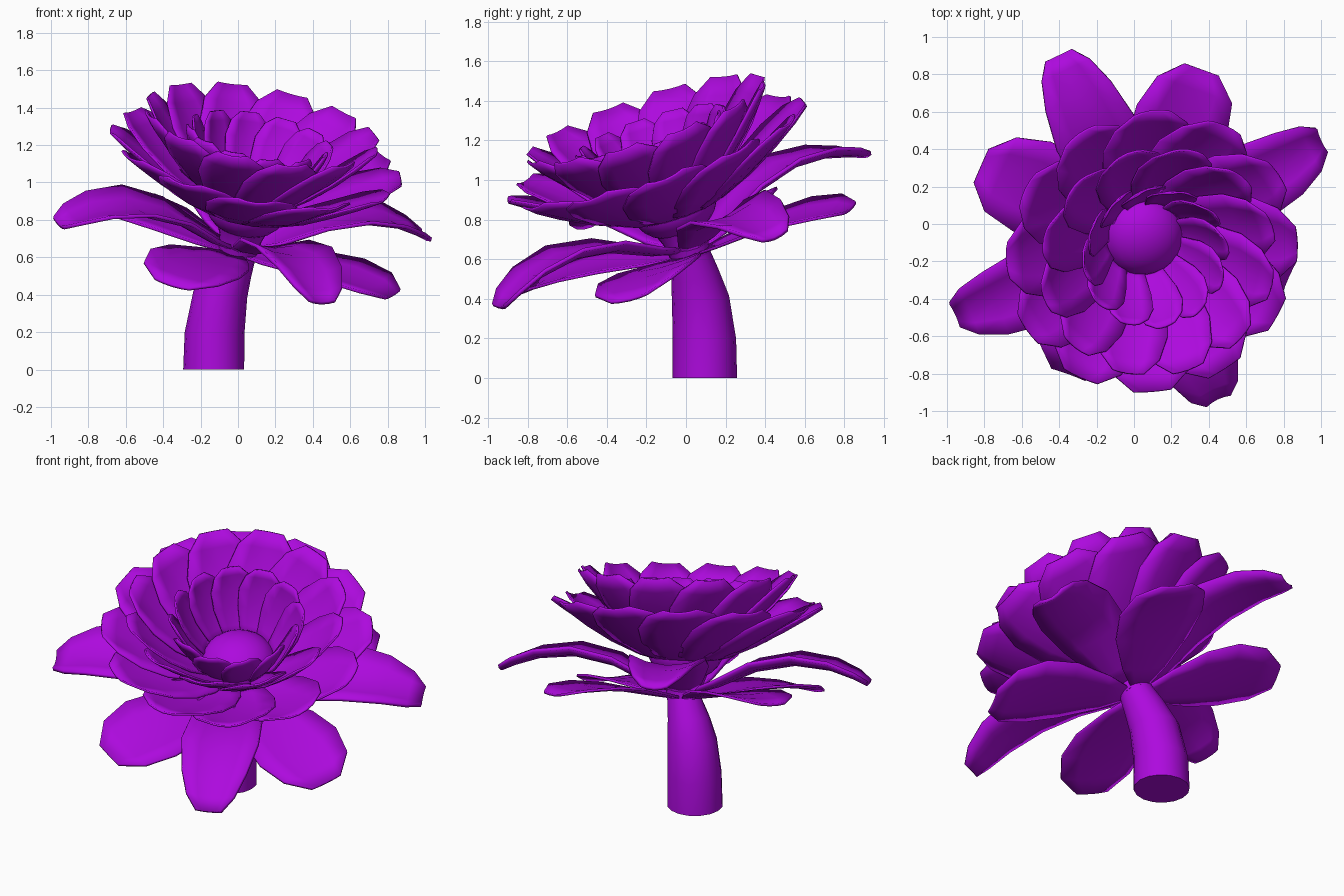
import bpy, bmesh, math
from mathutils import Vector, Matrix

if "Cube" in bpy.data.objects:
    bpy.data.objects.remove(bpy.data.objects["Cube"])

purple = bpy.data.materials.new("purple")
purple.diffuse_color = (0.42, 0.003, 0.73, 1)
purple.use_nodes = True
purple.node_tree.nodes["Principled BSDF"].inputs["Base Color"].default_value = purple.diffuse_color

# Tilted frame shared by the leaves, cup and bloom
HUB = Vector((0, 0.02, 0.63))
N = Vector((0.19, -0.33, 1)).normalized()
E1 = (Vector((1, 0, 0)) - N * N.x).normalized()
E2 = N.cross(E1)


def place(r, side, h, az):
    a = math.radians(az)
    out = E1 * math.cos(a) + E2 * math.sin(a)
    return HUB + out * r + N.cross(out) * side + N * h


def finish(name, bm, thickness=0, angle=40):
    me = bpy.data.meshes.new(name)
    bmesh.ops.recalc_face_normals(bm, faces=bm.faces)
    bm.to_mesh(me)
    bm.free()
    me.materials.append(purple)
    ob = bpy.data.objects.new(name, me)
    bpy.context.collection.objects.link(ob)
    if thickness:
        mod = ob.modifiers.new("thickness", 'SOLIDIFY')
        mod.thickness = thickness
        mod.offset = 0
    bpy.ops.object.select_all(action='DESELECT')
    ob.select_set(True)
    bpy.context.view_layer.objects.active = ob
    bpy.ops.object.shade_smooth_by_angle(angle=math.radians(angle))
    return ob


def blades(name, azimuths, path, widths, bend, roll=0, thickness=0.012):
    """Ring of curved blades: path is (radius, height), widths are half widths."""
    bm = bmesh.new()
    sides = (-1, -0.55, 0, 0.55, 1)
    for az in azimuths:
        rows = []
        for i, ((r, h), w) in enumerate(zip(path, widths)):
            p, q = path[max(i - 1, 0)], path[min(i + 1, len(path) - 1)]
            d = Vector((q[0] - p[0], q[1] - p[1])).normalized()
            row = []
            for s in sides:
                lift = bend * s * s * w + roll * s * w
                row.append(bm.verts.new(place(r - d.y * lift, s * w, h + d.x * lift, az)))
            rows.append(row)
        for a, b in zip(rows, rows[1:]):
            for k in range(len(sides) - 1):
                bm.faces.new((a[k], a[k + 1], b[k + 1], b[k]))
    return finish(name, bm, thickness)


def tube(name, rings, n=16):
    """Closed tube through (centre, axis, radius) rings."""
    bm = bmesh.new()
    loops = []
    for c, axis, r in rings:
        m = Vector((0, 0, 1)).rotation_difference(axis).to_matrix()
        loops.append([bm.verts.new(Vector(c) + m @ Vector((r * math.cos(t), r * math.sin(t), 0)))
                      for t in (2 * math.pi * k / n for k in range(n))])
    for a, b in zip(loops, loops[1:]):
        for k in range(n):
            bm.faces.new((a[k], a[(k + 1) % n], b[(k + 1) % n], b[k]))
    bm.faces.new(loops[0][::-1])
    bm.faces.new(loops[-1])
    return finish(name, bm)


def ring(count, start):
    return [start + 360 * k / count for k in range(count)]


# Stem, bending into the tilted head
up = Vector((0, 0, 1))
tube("stem", [((-0.13, 0.095, 0), up, 0.163),
              ((-0.125, 0.093, 0.2), up, 0.16),
              ((-0.095, 0.073, 0.4), Vector((0.12, -0.12, 1)), 0.145),
              ((-0.05, 0.045, 0.52), Vector((0.22, -0.25, 1)), 0.123),
              (HUB, N, 0.1)])

# Flared cup under the bloom
tube("flower_cup", [(HUB - N * 0.02, N, 0.1), (HUB + N * 0.08, N, 0.115),
                    (HUB + N * 0.2, N, 0.16), (HUB + N * 0.25, N, 0.2)])

# Four long arched, channelled leaves and four flatter, lower ones
blades("long_leaves", ring(4, 23.5),
       [(0.04, 0.02), (0.2, 0.07), (0.42, 0.17), (0.65, 0.215), (0.86, 0.195), (1.0, 0.15), (1.08, 0.115)],
       [0.05, 0.13, 0.205, 0.225, 0.19, 0.14, 0.075], 0.25, 0, 0.02)
blades("flat_leaves", ring(4, 66.5),
       [(0.04, -0.01), (0.2, 0.01), (0.42, 0.04), (0.62, 0.05), (0.8, 0.04), (0.91, 0.02)],
       [0.04, 0.14, 0.235, 0.265, 0.22, 0.1], 0.1, 0, 0.015)

# Three rings of broad overlapping petals, each steeper than the last
blades("outer_petals", ring(12, 0),
       [(0.1, 0.2), (0.25, 0.24), (0.42, 0.315), (0.58, 0.405), (0.71, 0.485), (0.79, 0.54)],
       [0.07, 0.17, 0.235, 0.25, 0.2, 0.1], 0.2, 0.08)
blades("middle_petals", ring(12, 15),
       [(0.1, 0.23), (0.22, 0.31), (0.35, 0.41), (0.48, 0.53), (0.58, 0.64), (0.64, 0.72)],
       [0.06, 0.13, 0.185, 0.2, 0.165, 0.085], 0.2, 0.08)
blades("inner_petals", ring(12, 8),
       [(0.16, 0.25), (0.23, 0.34), (0.29, 0.43), (0.34, 0.53), (0.375, 0.61), (0.39, 0.66)],
       [0.05, 0.085, 0.115, 0.125, 0.1, 0.05], 0.2, 0.2)

# Rounded flower centre
bm = bmesh.new()
frame = Matrix((E1, E2, N)).transposed().to_4x4()
bmesh.ops.create_uvsphere(bm, u_segments=24, v_segments=12, radius=0.22,
                          matrix=Matrix.Translation(HUB + N * 0.26) @ frame @ Matrix.Diagonal((1, 1, 0.75, 1)))
finish("flower_centre", bm)
